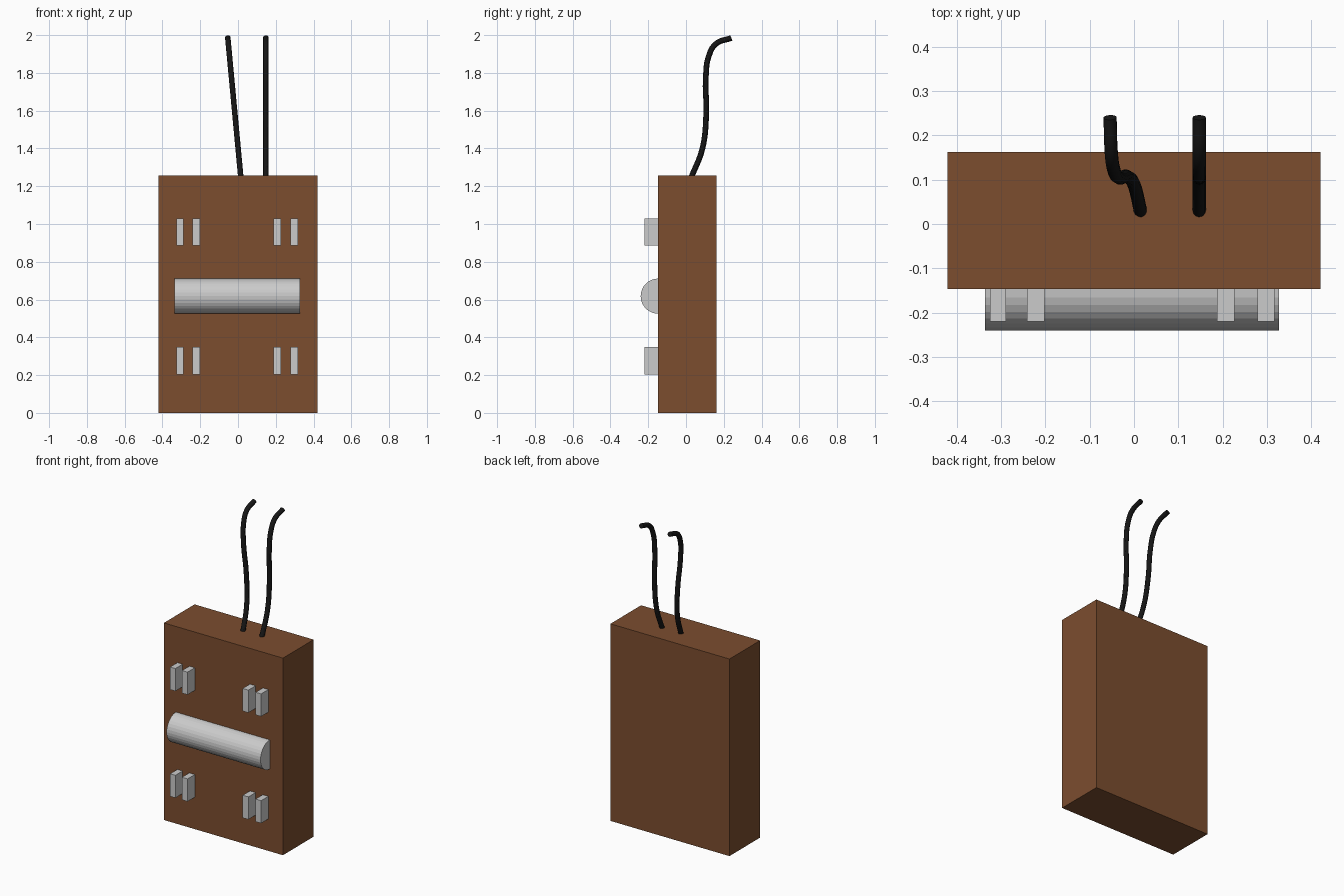
import bpy, math

if "Cube" in bpy.data.objects:
    bpy.data.objects.remove(bpy.data.objects["Cube"])


def material(name, rgb):
    m = bpy.data.materials.new(name)
    m.diffuse_color = (*rgb, 1)
    m.use_nodes = True
    m.node_tree.nodes["Principled BSDF"].inputs["Base Color"].default_value = m.diffuse_color
    return m


brown = material("brown", (0.2, 0.075, 0.028))
black = material("black", (0.008, 0.008, 0.008))


def box(name, lo, hi, mat=None):
    bpy.ops.mesh.primitive_cube_add(size=1, location=[(a + b) / 2 for a, b in zip(lo, hi)])
    ob = bpy.context.object
    ob.name = name
    ob.scale = [b - a for a, b in zip(lo, hi)]
    bpy.ops.object.transform_apply(location=False, rotation=False, scale=True)
    if mat:
        ob.data.materials.append(mat)
    return ob


def wire(name, x0, x1):
    # side profile (y, z); x drifts evenly with height
    path = [(0.025, 1.24), (0.087, 1.4), (0.107, 1.58), (0.105, 1.78),
            (0.121, 1.89), (0.158, 1.953), (0.24, 1.985)]
    cu = bpy.data.curves.new(name, 'CURVE')
    cu.dimensions = '3D'
    cu.bevel_depth = 0.015
    cu.bevel_resolution = 4
    cu.resolution_u = 8
    cu.use_fill_caps = True
    sp = cu.splines.new('BEZIER')
    sp.bezier_points.add(len(path) - 1)
    for p, (y, z) in zip(sp.bezier_points, path):
        t = (z - 1.257) / (1.985 - 1.257)
        p.co = (x0 + (x1 - x0) * t, y, z)
        p.handle_left_type = p.handle_right_type = 'AUTO'
    ob = bpy.data.objects.new(name, cu)
    bpy.context.collection.objects.link(ob)
    bpy.ops.object.select_all(action='DESELECT')
    ob.select_set(True)
    bpy.context.view_layer.objects.active = ob
    bpy.ops.object.convert(target='MESH')
    ob = bpy.context.object
    ob.data.materials.clear()
    ob.data.materials.append(black)
    bpy.ops.object.shade_smooth_by_angle()


# main body
box("body", (-0.42, -0.147, 0), (0.42, 0.162, 1.257), brown)

# horizontal rounded bar, half sunk in the front face
bpy.ops.mesh.primitive_cylinder_add(vertices=32, radius=0.093, depth=0.663,
                                    location=(-0.0045, -0.147, 0.618),
                                    rotation=(0, math.pi / 2, 0))
bpy.context.object.name = "front_bar"

# two rows of paired clips
for row, z in (("lower", 0.276), ("upper", 0.957)):
    for i, (a, b) in enumerate([(-0.325, -0.288), (-0.241, -0.202),
                                (0.187, 0.227), (0.278, 0.317)]):
        box(f"{row}_clip_{i + 1}", (a, -0.22, z - 0.072), (b, -0.14, z + 0.072))

# two bent wires out of the top
wire("left_wire", 0.014, -0.054)
wire("right_wire", 0.147, 0.147)
